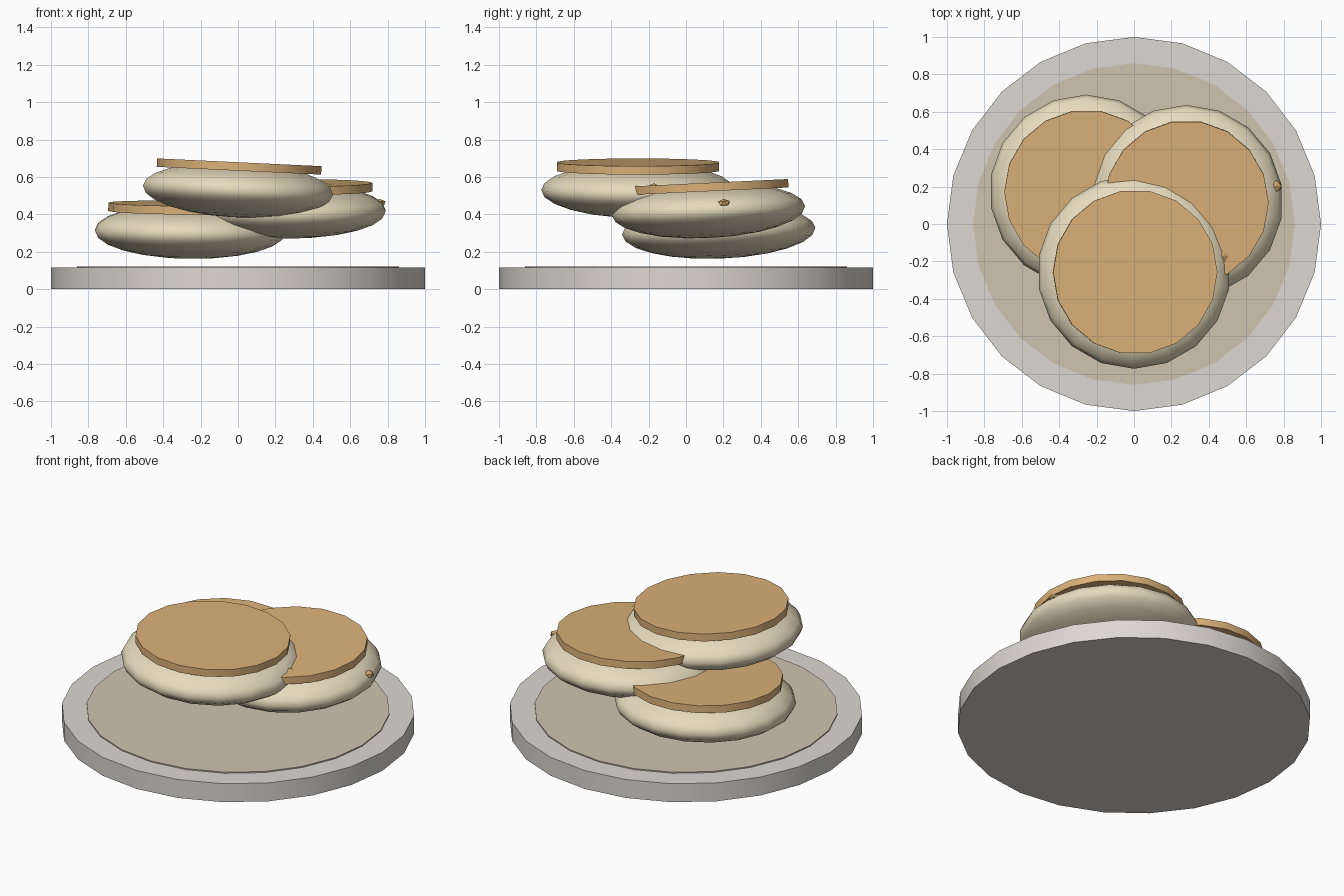
import bpy
from math import radians, pi
from mathutils import Vector, Euler

if "Cube" in bpy.data.objects:
    bpy.data.objects.remove(bpy.data.objects["Cube"])


def material(name, rgb):
    m = bpy.data.materials.new(name)
    m.diffuse_color = (*rgb, 1)
    m.use_nodes = True
    m.node_tree.nodes["Principled BSDF"].inputs["Base Color"].default_value = m.diffuse_color
    return m


CERAMIC = material("ceramic", (0.72, 0.68, 0.64))
LINING = material("lining", (0.62, 0.55, 0.43))
DOUGH = material("dough", (0.80, 0.71, 0.51))
CRUST = material("crust", (0.71, 0.44, 0.19))
CRUMB = material("crumb", (0.60, 0.38, 0.14))


def finish(name, mat):
    ob = bpy.context.object
    ob.name = name
    ob.data.materials.append(mat)
    bpy.ops.object.shade_smooth_by_angle(angle=radians(40))
    return ob


def disc(name, mat, sides, radius, height, loc, rot=(0, 0, 0), spin=0):
    bpy.ops.mesh.primitive_cylinder_add(vertices=sides, radius=radius, depth=height,
                                        location=loc, rotation=rot)
    ob = finish(name, mat)
    if spin:
        for v in ob.data.vertices:
            v.co.rotate(Euler((0, 0, spin)))


# plate and its slightly raised inner surface
disc("plate", CERAMIC, 24, 1.0, 0.115, (0, 0, 0.0575))
disc("plate_inner", LINING, 24, 0.86, 0.012, (0, 0, 0.116))

# three overlapping buns, each with a flat toasted top and a crumb on its side
BUNS = [
    ((-0.255, 0.175, 0.310), (2.0, 0.6)),
    ((0.280, 0.120, 0.420), (2.7, 0.0)),
    ((0.000, -0.257, 0.530), (0.0, 2.7)),
]
for i, (pos, tilt) in enumerate(BUNS, 1):
    rot = Euler((radians(tilt[0]), radians(tilt[1]), 0))
    centre = Vector(pos)

    def place(x, y, z):
        p = Vector((x, y, z))
        p.rotate(rot)
        return centre + p

    bpy.ops.mesh.primitive_uv_sphere_add(segments=18, ring_count=12, radius=1,
                                         location=pos, rotation=rot)
    bun = finish(f"bun_{i}", DOUGH)
    for v in bun.data.vertices:
        v.co.rotate(Euler((0, 0, pi / 18 if abs(bun.data.vertices[0].co.x) > 1e-3
                           and max(w.co.y for w in bun.data.vertices) < 0.99 else 0)))
        v.co = Vector((v.co.x * 0.517, v.co.y * 0.517, v.co.z * 0.147))

    disc(f"toasted_top_{i}", CRUST, 18, 0.44, 0.045, place(0, 0, 0.126), rot, pi / 18)

    bpy.ops.mesh.primitive_ico_sphere_add(subdivisions=1, radius=0.035,
                                          location=place(0.477, 0.085, 0.036), rotation=rot)
    crumb = finish(f"crumb_{i}", CRUMB)
    for v in crumb.data.vertices:
        v.co.z *= 0.65
